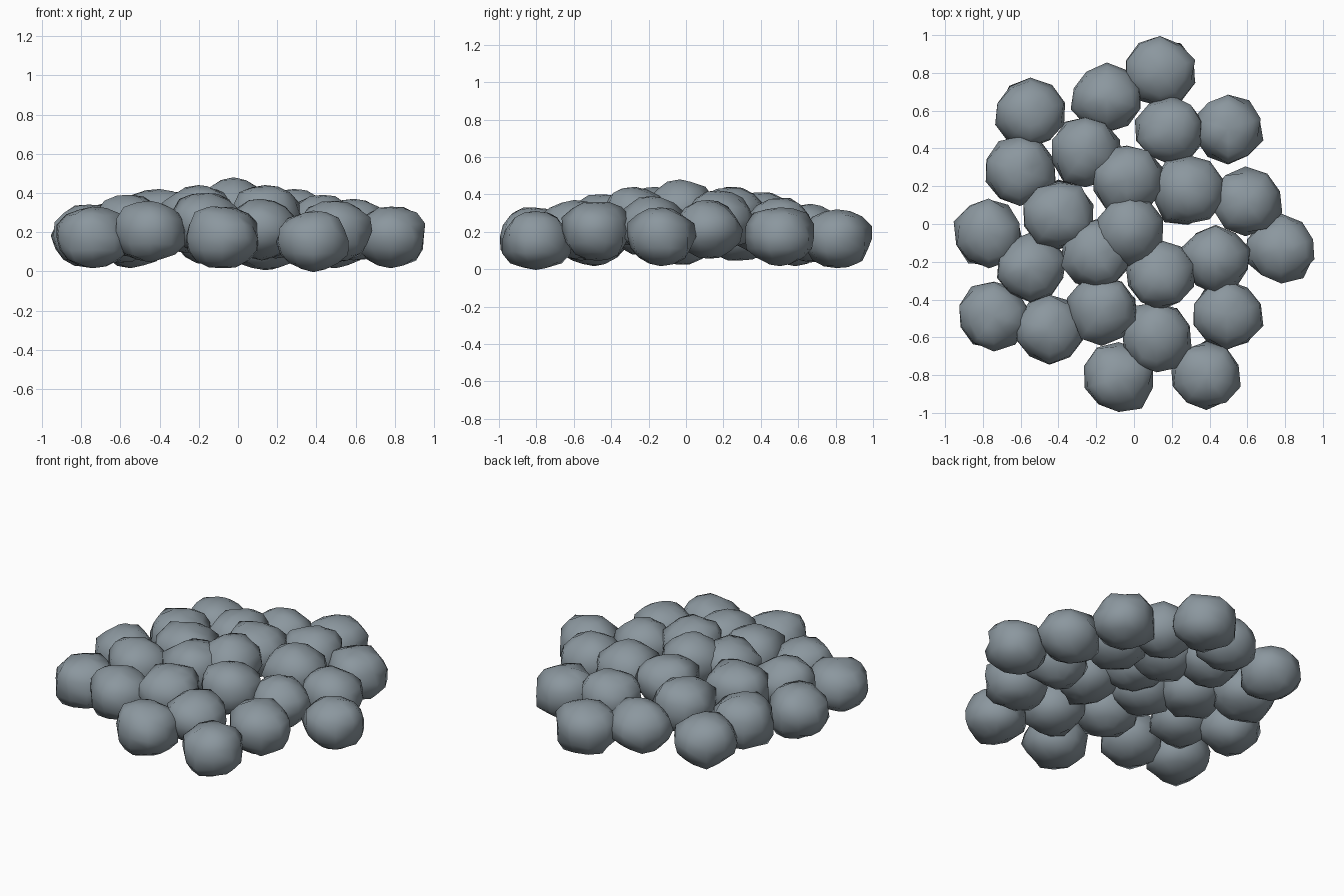
import bpy
import bmesh
import math
import random
from mathutils import Vector

random.seed(7)

default_cube = bpy.data.objects.get("Cube")
if default_cube:
    bpy.data.objects.remove(default_cube, do_unlink=True)

# Slate grey stone
stone = bpy.data.materials.new("slate grey stone")
stone.use_nodes = True
colour = (0.26, 0.31, 0.345, 1)
stone.diffuse_color = colour
shader = stone.node_tree.nodes["Principled BSDF"]
shader.inputs["Base Color"].default_value = colour
shader.inputs["Roughness"].default_value = 0.9

# Half width, half depth and half height of a typical rock
HALF_SIZE = Vector((0.185, 0.185, 0.157))

# Rock centres (x, y) and tops (z), in hundredths, grouped by place in the heap
HEAP = {
    "crown_rock": [
        (-3, -4, 48), (-3, 23, 44), (14, -27, 44), (-20, -16, 44),
        (-25, 38, 41), (-40, 5, 42), (29, 18, 42),
    ],
    "middle_rock": [
        (19, 50, 38), (43, -19, 39), (-54, -23, 39), (-17, -46, 40),
        (12, -60, 37), (60, 12, 37), (-60, 28, 36), (-15, 67, 35),
        (50, -48, 36), (-44, -56, 36),
    ],
    "rim_rock": [
        (14, 81, 32), (-55, 59, 33), (50, 50, 33), (-77, -5, 34),
        (77, -13, 33), (-74, -49, 33), (-8, -81, 33), (38, -80, 31),
    ],
}


def add_rock(name, centre):
    """Knobbly low-poly boulder, fitted to the standard size about its centre."""
    bm = bmesh.new()
    bmesh.ops.create_uvsphere(bm, u_segments=10, v_segments=8, radius=1)

    # Blunt corners spread around the girth, shoulders and underside
    turn = random.uniform(0, math.tau)
    corners = []
    for i in range(8):
        angle = turn + i * math.tau / 8 + random.uniform(-0.25, 0.25)
        height = random.uniform(0.1, 0.9) * (-1) ** i
        corners.append(Vector((math.cos(angle), math.sin(angle), height)).normalized())
    for v in bm.verts:
        direction = v.co.normalized()
        swell = max(max(0, direction.dot(corner)) ** 10 for corner in corners)
        v.co = direction * (0.9 + 0.15 * swell + random.uniform(-0.03, 0.03))

    # Flatten and fit to the wanted bounds
    low = Vector([min(v.co[i] for v in bm.verts) for i in range(3)])
    high = Vector([max(v.co[i] for v in bm.verts) for i in range(3)])
    middle, half = (low + high) / 2, (high - low) / 2
    for v in bm.verts:
        for i in range(3):
            v.co[i] = (v.co[i] - middle[i]) * HALF_SIZE[i] / half[i]

    mesh = bpy.data.meshes.new(name)
    bm.to_mesh(mesh)
    bm.free()
    mesh.materials.append(stone)
    rock = bpy.data.objects.new(name, mesh)
    rock.location = centre
    bpy.context.collection.objects.link(rock)
    return rock


# Pile up the rocks as a shallow dome
rocks = []
for name, places in HEAP.items():
    for x, y, top in places:
        centre = Vector((x, y, top)) / 100
        centre.z -= HALF_SIZE.z
        rocks.append(add_rock(name, centre))

# Smooth shading with the sharpest ridges kept crisp
bpy.ops.object.select_all(action="DESELECT")
for rock in rocks:
    rock.select_set(True)
bpy.context.view_layer.objects.active = rocks[0]
bpy.ops.object.shade_smooth_by_angle(angle=math.radians(50))
